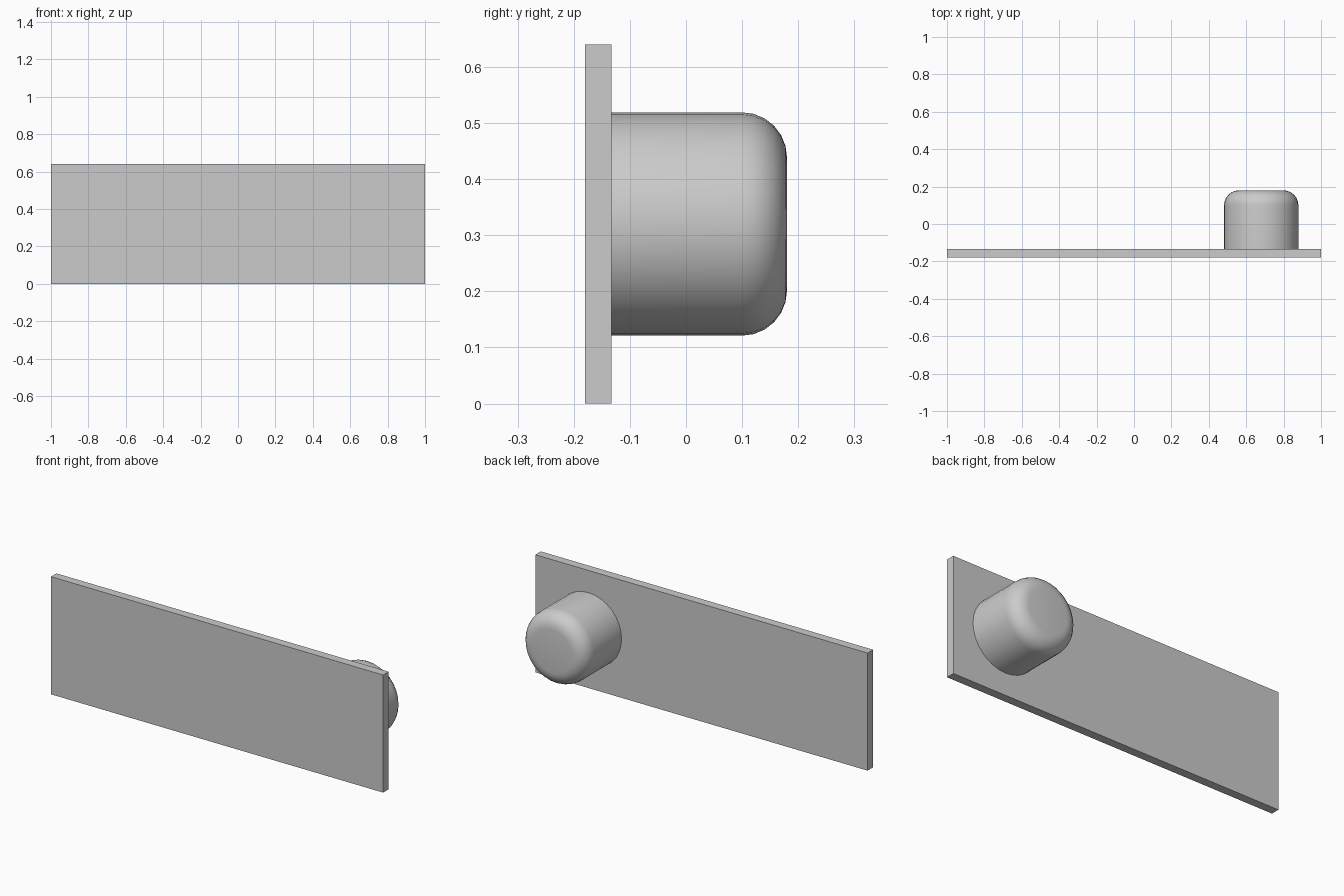
import bpy
import math

cube = bpy.data.objects.get("Cube")
if cube:
    bpy.data.objects.remove(cube, do_unlink=True)

grey = bpy.data.materials.new("plain_grey")
grey.use_nodes = True
colour = (0.6, 0.6, 0.6, 1)
grey.diffuse_color = colour
grey.node_tree.nodes["Principled BSDF"].inputs["Base Color"].default_value = colour

PLATE_FRONT, PLATE_BACK, KNOB_END = -0.18, -0.133, 0.18
HEIGHT = 0.64


def finish(obj, name):
    obj.name = name
    obj.data.materials.append(grey)


# Flat rectangular plate
bpy.ops.mesh.primitive_cube_add(
    size=1, location=(0, (PLATE_FRONT + PLATE_BACK) / 2, HEIGHT / 2))
plate = bpy.context.object
plate.scale = (2, PLATE_BACK - PLATE_FRONT, HEIGHT)
bpy.ops.object.transform_apply(location=False, rotation=False, scale=True)
finish(plate, "plate")

# Round knob on the back, axis along y
bpy.ops.mesh.primitive_cylinder_add(
    vertices=32, radius=0.199, depth=KNOB_END - PLATE_BACK,
    location=(0.68, (PLATE_BACK + KNOB_END) / 2, HEIGHT / 2),
    rotation=(-math.pi / 2, 0, 0))
knob = bpy.context.object
finish(knob, "knob")

# Round over only the free end of the knob
weights = knob.data.attributes.new("bevel_weight_edge", "FLOAT", "EDGE")
for edge in knob.data.edges:
    at_end = all(knob.data.vertices[v].co.z > 0 for v in edge.vertices)
    weights.data[edge.index].value = 1.0 if at_end else 0.0
bevel = knob.modifiers.new("rounded_end", "BEVEL")
bevel.limit_method = "WEIGHT"
bevel.width = 0.08
bevel.segments = 6
bpy.ops.object.modifier_apply(modifier=bevel.name)
bpy.ops.object.shade_smooth_by_angle(angle=math.radians(30))
